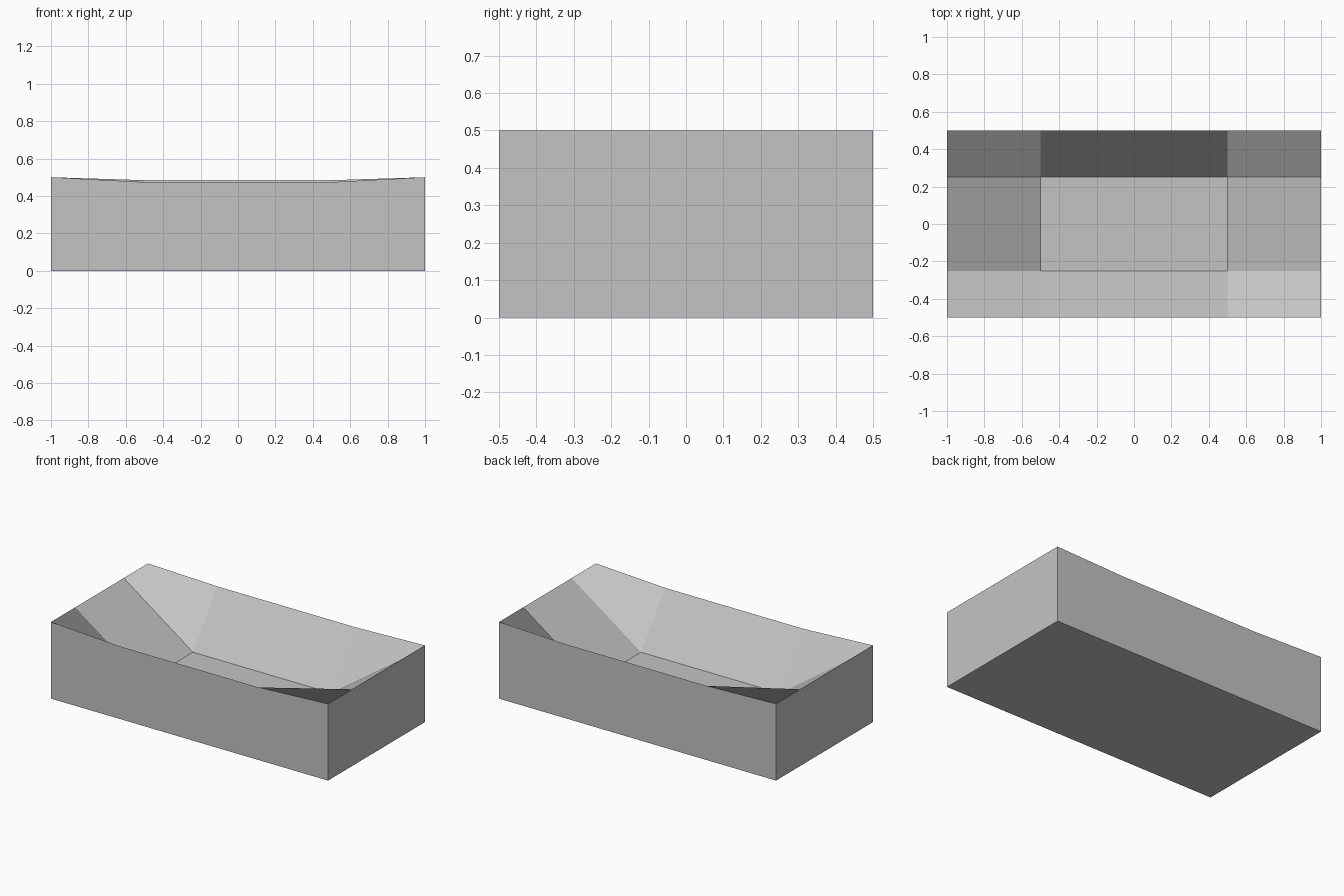
import bpy
import bmesh

# Remove the default object only
cube = bpy.data.objects.get("Cube")
if cube:
    bpy.data.objects.remove(cube, do_unlink=True)

GREY = (0.55, 0.55, 0.55, 1.0)
XS = (-1.0, -0.5, 0.5, 1.0)
YS = (-0.5, -0.25, 0.25, 0.5)
RIM, FRONT_DIP, BACK_DIP, FLOOR = 0.5, 0.474, 0.484, 0.15


def make_material(name, colour):
    mat = bpy.data.materials.new(name)
    mat.use_nodes = True
    mat.diffuse_color = colour
    mat.node_tree.nodes["Principled BSDF"].inputs["Base Color"].default_value = colour
    return mat


def top_height(i, j):
    """Level end rims, dipped long rims and a sunken middle."""
    if i in (0, 3):
        return RIM
    return {0: FRONT_DIP, 3: BACK_DIP}.get(j, FLOOR)


bm = bmesh.new()

# Sunken top: nine flat-shaded patches
top = [[bm.verts.new((x, y, top_height(i, j))) for j, y in enumerate(YS)]
       for i, x in enumerate(XS)]
for i in range(3):
    for j in range(3):
        bm.faces.new((top[i][j], top[i + 1][j], top[i + 1][j + 1], top[i][j + 1]))

# Base corners, counter-clockwise from the front
base = [bm.verts.new((x, y, 0)) for x, y in
        ((XS[0], YS[0]), (XS[-1], YS[0]), (XS[-1], YS[-1]), (XS[0], YS[-1]))]
bm.faces.new(base[::-1])

# Outer walls, each following its rim
rims = (
    [top[i][0] for i in range(4)],
    top[3],
    [top[i][3] for i in reversed(range(4))],
    top[0][::-1],
)
for k, rim in enumerate(rims):
    bm.faces.new([base[k], base[(k + 1) % 4]] + rim[::-1])

mesh = bpy.data.meshes.new("basin_block")
bm.to_mesh(mesh)
bm.free()
mesh.materials.append(make_material("plain grey", GREY))
basin = bpy.data.objects.new("basin_block", mesh)
bpy.context.scene.collection.objects.link(basin)
